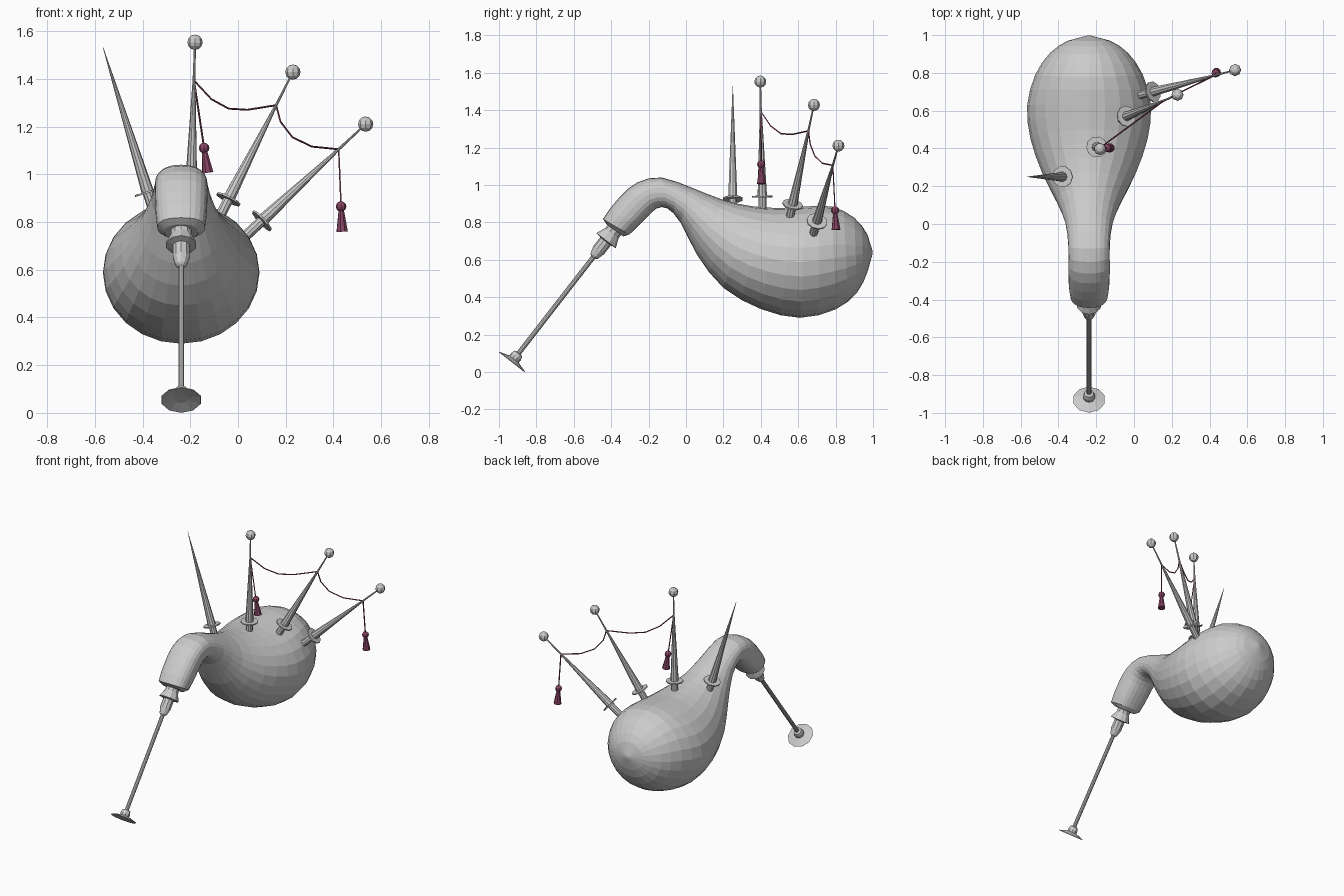
import bpy, bmesh
from math import sin, cos, pi, copysign
from mathutils import Vector

if "Cube" in bpy.data.objects:
    bpy.data.objects.remove(bpy.data.objects["Cube"])

CX = -0.238  # bag centre line


def finish(bm, name, mat=None):
    bmesh.ops.recalc_face_normals(bm, faces=bm.faces)
    me = bpy.data.meshes.new(name)
    bm.to_mesh(me)
    bm.free()
    ob = bpy.data.objects.new(name, me)
    bpy.context.collection.objects.link(ob)
    if mat:
        me.materials.append(mat)
    return ob


def skin(bm, rings):
    # Bridge equal-length rings and close both ends
    loops = [[bm.verts.new(p) for p in r] for r in rings]
    n = len(loops[0])
    for a, b in zip(loops, loops[1:]):
        for i in range(n):
            j = (i + 1) % n
            bm.faces.new((a[i], a[j], b[j], b[i]))
    bm.faces.new(loops[0])
    bm.faces.new(loops[-1])


def lathe(name, start, direction, profile, sides=8, mat=None):
    # profile: (distance along the axis, radius)
    rot = Vector(direction).to_track_quat('Z', 'Y')
    o = Vector(start)
    rings = [[o + rot @ Vector((r * cos(2 * pi * (i + .5) / sides), r * sin(2 * pi * (i + .5) / sides), s))
              for i in range(sides)] for s, r in profile]
    bm = bmesh.new()
    skin(bm, rings)
    return finish(bm, name, mat)


def ball(name, centre, r, mat=None):
    bm = bmesh.new()
    bmesh.ops.create_uvsphere(bm, u_segments=8, v_segments=6, radius=r)
    bmesh.ops.translate(bm, verts=bm.verts, vec=centre)
    return finish(bm, name, mat)


def cord(name, pts, mat, r=0.004):
    rings = []
    for k, p in enumerate(pts):
        t = pts[min(k + 1, len(pts) - 1)] - pts[max(k - 1, 0)]
        q = t.to_track_quat('Z', 'Y')
        rings.append([p + q @ Vector((r * cos(i * pi / 2), r * sin(i * pi / 2), 0)) for i in range(4)])
    bm = bmesh.new()
    skin(bm, rings)
    return finish(bm, name, mat)


def catmull(a, b, c, d, t):
    return b + 0.5 * t * (c - a + t * (2 * a - 5 * b + 4 * c - d + t * (3 * (b - c) + d - a)))


maroon = bpy.data.materials.new("maroon")
maroon.diffuse_color = (0.25, 0.06, 0.13, 1)
maroon.use_nodes = True
maroon.node_tree.nodes["Principled BSDF"].inputs["Base Color"].default_value = maroon.diffuse_color

# Bag with bent neck: top (y, z), bottom (y, z), half width, squareness
sections = [
    (-.425, .79, -.335, .725, .07, 2.4),
    (-.444, .818, -.303, .735, .1, 2.4),
    (-.36, .93, -.215, .82, .109, 2.4),
    (-.262, 1.013, -.16, .873, .11, 2.4),
    (-.13, 1.04, -.10, .875, .11, 2.3),
    (.04, .982, -.03, .80, .125, 2.1),
    (.20, .92, .06, .625, .175, 2),
    (.35, .887, .20, .45, .25, 2),
    (.50, .877, .40, .337, .31, 2),
    (.64, .885, .61, .29, .328, 2),
    (.78, .885, .80, .335, .285, 2),
    (.90, .825, .915, .425, .205, 2),
    (.97, .735, .972, .54, .11, 2),
    (.997, .65, .997, .63, .012, 2),
]
rings = []
last = len(sections) - 1
for k in range(last):
    q = [sections[min(max(k + d, 0), last)] for d in (-1, 0, 1, 2)]
    for t in ((0,) if k in (0, last - 1) else (0, .5)):
        ty, tz, by, bz, w, e = [catmull(*v, t) for v in zip(*q)]
        ring = []
        for i in range(24):
            a = 2 * pi * i / 24
            u = copysign(abs(cos(a)) ** (2 / e), cos(a))
            v = copysign(abs(sin(a)) ** (2 / e), sin(a))
            ring.append(((CX + w * u), (ty + by) / 2 + v * (ty - by) / 2, (tz + bz) / 2 + v * (tz - bz) / 2))
        rings.append(ring)
ty, tz, by, bz, w, e = sections[-1]
rings.append([(CX + w * cos(2 * pi * i / 24), ty, .64 + .01 * sin(2 * pi * i / 24)) for i in range(24)])
bm = bmesh.new()
skin(bm, rings)
finish(bm, "bag")

# Chanter: collar, stick, knob and flared foot
neck, foot = Vector((CX, -.375, .77)), Vector((CX, -.93, .055))
L = (foot - neck).length
lathe("chanter", neck, foot - neck, [
    (-.03, .045), (.035, .045), (.085, .066), (.09, .036), (.15, .036), (.19, .024), (.2, .013),
    (L - .06, .013), (L - .055, .026), (L - .035, .032), (L - .018, .032), (L - .014, .045),
    (L, .087), (L + .003, .085), (L - .006, .03)], 10)

# Pipes: flange centre and tip
pipes = [
    ("blowpipe", (-.378, .25, .925), (-.565, .25, 1.53)),
    ("drone_1", (-.197, .408, .938), (-.18, .397, 1.553)),
    ("drone_2", (-.04, .57, .895), (.23, .684, 1.428)),
    ("drone_3", (.10, .70, .805), (.535, .815, 1.21)),
]
ties = []
for name, a, b in pipes:
    a, b = Vector(a), Vector(b)
    H = (b - a).length
    is_drone = name != "blowpipe"
    top = [(.74 * H, .006), (H, .004)] if is_drone else [(H, .001)]
    lathe(name, a, b - a, [(-.1, .022), (-.004, .022), (-.004, .056), (.004, .056),
                           (.004, .026), (.05, .024)] + top, 10)
    if is_drone:
        ball(name + "_ball", b, .032)
        ties.append(a.lerp(b, .74))

# Cords hanging between the drones: fractions across and heights
for n, (p, q, steps) in enumerate((
        (ties[0], ties[1], [(.21, 1.315), (.42, 1.275), (.65, 1.27)]),
        (ties[1], ties[2], [(.07, 1.22), (.26, 1.155), (.57, 1.116)]))):
    mid = []
    for f, z in steps:
        m = p.lerp(q, f)
        m.z = z
        mid.append(m)
    cord(f"cord_{n + 1}", [p] + mid + [q], maroon)

# Tassels: string, knot and skirt
for n, (p, knot) in enumerate(((ties[0], Vector((-.142, .402, 1.11))),
                               (ties[2], Vector((.432, .797, .865))))):
    d = knot - p
    cord(f"tassel_string_{n + 1}", [p, knot], maroon)
    ball(f"tassel_knot_{n + 1}", knot, .022, maroon)
    lathe(f"tassel_skirt_{n + 1}", knot, d, [(.015, .011), (.03, .014), (.105, .025)], 8, maroon)
